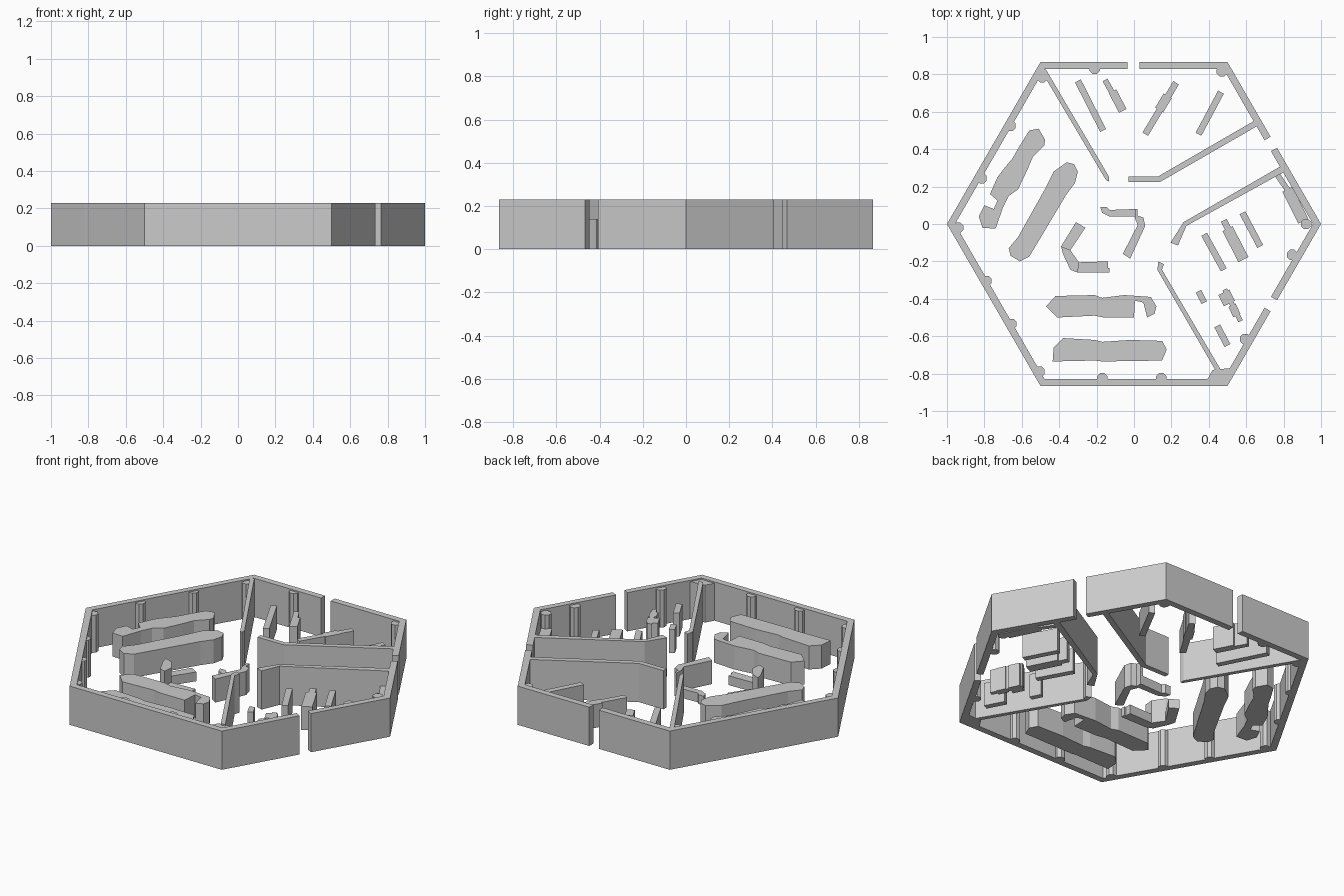
import bpy, bmesh, math
from mathutils import Vector

if "Cube" in bpy.data.objects:
    bpy.data.objects.remove(bpy.data.objects["Cube"])

WALL_H, SHELF_H, LOW_H = 0.23, 0.14, 0.055


def prism(name, pts, h, s=0.01):
    """Extrude a plan outline (hundredths of a unit) up from the ground."""
    bm = bmesh.new()
    face = bm.faces.new([bm.verts.new((x * s, y * s, 0)) for x, y in pts])
    out = bmesh.ops.extrude_face_region(bm, geom=[face])
    top = [v for v in out["geom"] if isinstance(v, bmesh.types.BMVert)]
    bmesh.ops.translate(bm, verts=top, vec=(0, 0, h))
    bmesh.ops.recalc_face_normals(bm, faces=bm.faces)
    me = bpy.data.meshes.new(name)
    bm.to_mesh(me)
    bm.free()
    ob = bpy.data.objects.new(name, me)
    bpy.context.collection.objects.link(ob)
    return ob


def bar(name, x1, y1, x2, y2, w, h=SHELF_H):
    """Upright board between two plan points."""
    a, b = Vector((x1, y1)), Vector((x2, y2))
    d = (b - a).normalized()
    n = Vector((-d.y, d.x)) * w / 2
    return prism(name, [a + n, b + n, b - n, a - n], h)


# Outer hexagonal wall, split by three doorways
runs = [
    [(3, 86.6), (50, 86.6), (73, 46.7)],
    [(76.5, 40.7), (100, 0), (76.5, -40.7)],
    [(73, -46.7), (50, -86.6), (-50, -86.6), (-100, 0), (-50, 86.6), (-3.5, 86.6)],
]
for run in runs:
    inner = [(x * 0.957, y * 0.957) for x, y in reversed(run)]
    prism("outer_wall", run + inner, WALL_H)

# Pilasters on the inner wall face
pilasters = [(-21, 83), (47, 81.5), (-49, 78.5), (-66, 52.5), (-81.5, 24.5),
             (-94, -2), (-79, -30.5), (-65.5, -53.5), (-50.5, -79), (-17, -82.5),
             (14.5, -82.5), (59.5, -61.5), (84.5, -16.5), (92, 0)]
for x, y in pilasters:
    prism("pilaster", [(x + 3 * math.cos(math.radians(22.5 + 45 * k)),
                        y + 3 * math.sin(math.radians(22.5 + 45 * k)))
                       for k in range(8)], 0.222)
prism("corner_pilaster", [(39, -83.5), (42, -78), (52, -77), (53, -80), (49, -83.5)], 0.222)

# Room partitions
prism("partition_back_left", [(-50, 82.5), (-47, 82.5), (-13.5, 25.5), (-13.5, 22.8), (-15, 23.5)], WALL_H)
prism("partition_back_right", [(-3, 25.5), (13, 25.5), (64, 55), (67, 53), (14, 22.5), (-3, 22.5)], WALL_H)
prism("partition_right", [(19.5, -10), (23.5, -11.5), (28, -1), (81.5, 28.5), (79.5, 31.5), (26.5, 1)], WALL_H)
prism("partition_front_right", [(13, -20), (16, -21.5), (15, -24.5), (47, -79), (44, -79), (12.5, -24.5)], WALL_H)

# Large islands on the left and front
prism("island_left_outer", [
    (-51, 51), (-47.5, 45), (-48, 42), (-54, 36), (-57, 29), (-62, 18.5), (-67, 15),
    (-70, 9), (-74, -2.5), (-81, -2), (-83, 4), (-80, 10), (-75, 8), (-73, 12.5),
    (-77, 16), (-73, 25), (-70, 29), (-65, 35), (-61, 42), (-56, 50)], SHELF_H)
prism("island_left_inner", [
    (-36, 33), (-32, 32), (-30, 28), (-31.5, 22), (-36, 16), (-56, -17.5), (-61, -20),
    (-66, -17), (-67, -13), (-62, -7), (-48, 18), (-43, 28)], SHELF_H)
prism("island_front_inner", [
    (-47, -44), (-42, -38.5), (-21, -38), (-17, -39.5), (-5, -38), (9, -39), (12, -44),
    (11, -48), (7, -50), (5, -42), (0.5, -41), (0, -50), (-16, -50), (-21, -49), (-41, -50)], SHELF_H)
prism("island_front_outer", [
    (-43, -66), (-38, -61), (-21, -62), (-17, -63), (-2, -62), (15, -62.5),
    (17.5, -67), (15, -73), (-17, -73.5), (-21, -73), (-43.5, -73.5)], SHELF_H)

# Central counters: low arms beside tall sections
prism("counter_tall_right", [(0.5, 8), (2, 8), (2, 4.5), (5, 3.5), (6, -1), (-2, -18.5),
                             (-6, -16), (2, -0.5), (0.5, 3)], SHELF_H)
prism("counter_low_back", [(-18, 9), (-14.5, 9), (-13, 7.5), (0.5, 8), (0.5, 4), (-13, 4), (-17, 6)], LOW_H)
prism("counter_low_left", [(-31, 1), (-26, -2), (-34, -14), (-39, -12)], LOW_H)
prism("counter_tall_left", [(-39, -12), (-34, -14), (-29.5, -20.5), (-30, -26), (-34, -24.5), (-38, -16)], SHELF_H)
prism("counter_low_front", [(-30, -20.5), (-14, -20), (-14, -23.5), (-13, -23.5), (-13, -26), (-30, -26)], LOW_H)

# Boards in the back and right rooms: ends and width
boards = [
    (-30, 76.5, -16.5, 50, 3.5), (-15.5, 77, -11, 69, 3), (-11.5, 71, -6, 60.5, 4.5),
    (22.5, 75.5, 6, 48, 3.5), (18, 68.5, 13.5, 61, 5), (46.5, 70.5, 34.5, 48, 3.5),
    (37.5, -5.5, 48, -24.5, 3.5), (48, 2, 53, -8, 3.5), (50, -2.5, 58.5, -19, 6),
    (58, 6, 67.5, -12, 3.5), (34.5, -36, 37.5, -42, 3.2), (48.5, -35, 57, -52, 2.6),
    (48, -36.5, 51, -42.5, 6.5), (52.5, -43.5, 55, -49, 4.2), (44.5, -54.5, 50, -65, 3.5),
]
for b in boards:
    bar("display_board", *b)

# Bench along the right-hand wall
bar("bench_end", 76.5, 26.5, 83, 17, 3)
bar("wall_bench", 82, 18.5, 90.5, 1.5, 6)
